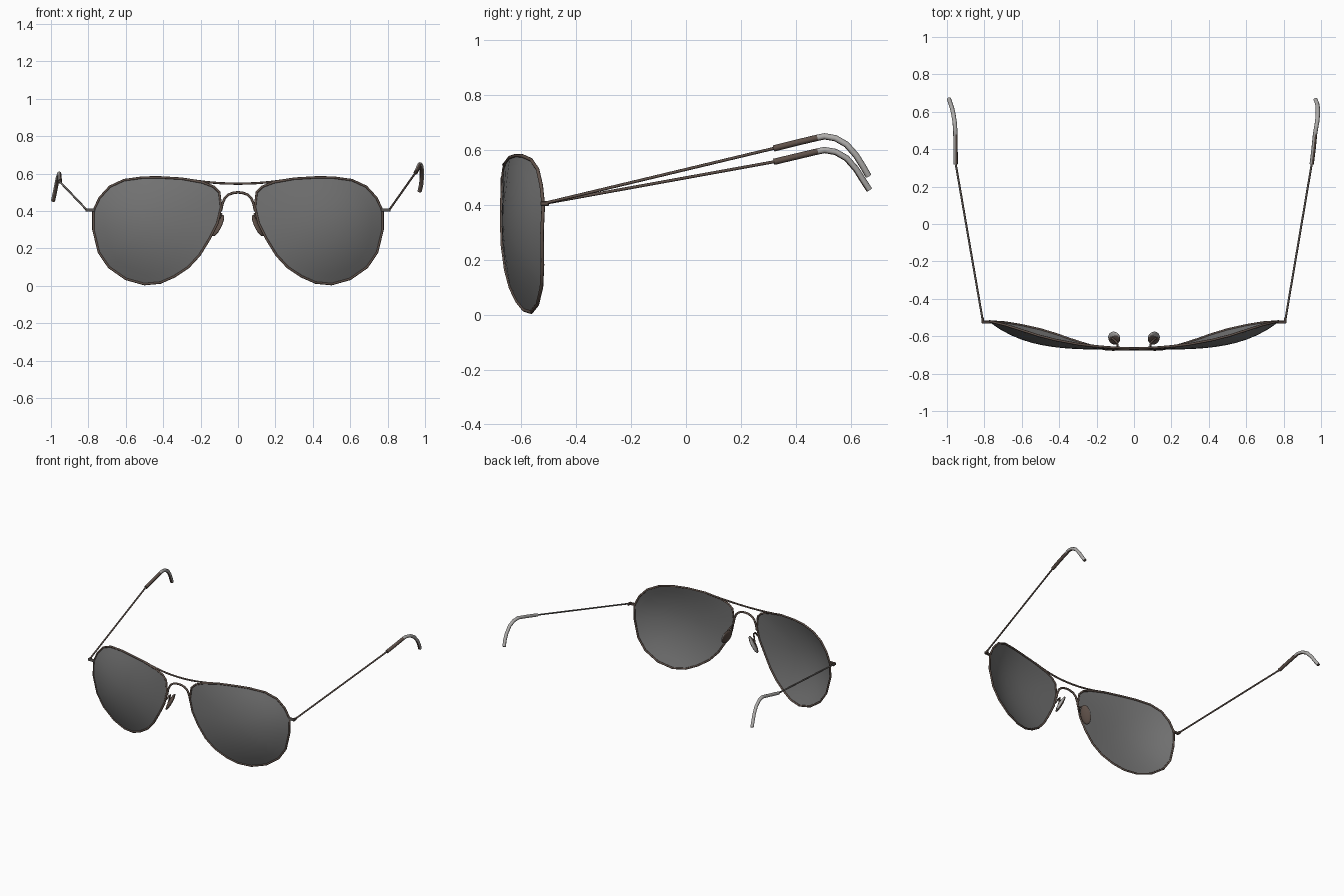
import bpy, bmesh, math
from mathutils import Vector, Matrix

cube = bpy.data.objects.get("Cube")
if cube:
    bpy.data.objects.remove(cube, do_unlink=True)


def material(name, colour):
    m = bpy.data.materials.new(name)
    m.use_nodes = True
    m.diffuse_color = (*colour, 1)
    bsdf = next(n for n in m.node_tree.nodes if n.type == 'BSDF_PRINCIPLED')
    bsdf.inputs["Base Color"].default_value = (*colour, 1)
    return m


METAL = material("bronze brown metal", (0.115, 0.082, 0.067))
STEEL = material("warm grey metal", (0.18, 0.165, 0.155))
GLASS = material("smoked glass", (0.17, 0.17, 0.17))
PLASTIC = material("light grey plastic", (0.42, 0.41, 0.40))


def add_object(name, mesh, mat, smooth=True):
    mesh.materials.clear()
    mesh.materials.append(mat)
    obj = bpy.data.objects.new(name, mesh)
    bpy.context.collection.objects.link(obj)
    if smooth:
        for p in mesh.polygons:
            p.use_smooth = True
    return obj


def paint(obj, mat, rule):
    """Give a second colour to the faces that satisfy the rule."""
    obj.data.materials.append(mat)
    for p in obj.data.polygons:
        if rule(p):
            p.material_index = 1


def tube(name, points, radius, mat, closed=False):
    """Round wire along a path, turned into a mesh."""
    curve = bpy.data.curves.new(name, 'CURVE')
    curve.dimensions = '3D'
    curve.bevel_depth = radius
    curve.bevel_resolution = 2
    curve.use_fill_caps = True
    spline = curve.splines.new('POLY')
    spline.points.add(len(points) - 1)
    for p, co in zip(spline.points, points):
        p.co = (*co, 1)
    spline.use_cyclic_u = closed
    temp = bpy.data.objects.new(name + " path", curve)
    bpy.context.collection.objects.link(temp)
    bpy.context.view_layer.update()
    graph = bpy.context.evaluated_depsgraph_get()
    mesh = bpy.data.meshes.new_from_object(temp.evaluated_get(graph))
    bpy.data.objects.remove(temp, do_unlink=True)
    return add_object(name, mesh, mat)


def face_y(x, z):
    """Depth of the wrapped, domed front at a given place."""
    dome = 1.5 * abs(x) if z > 0.33 else 0.3 + abs(x)
    return -0.672 + 0.41 * x ** 4 + dome * (z - 0.33) ** 2


# Teardrop outline of one lens
OUTLINE = [(0.10, 0.50), (0.13, 0.53), (0.19, 0.553), (0.30, 0.573), (0.42, 0.58),
           (0.51, 0.579), (0.61, 0.565), (0.685, 0.53), (0.74, 0.47), (0.773, 0.40),
           (0.773, 0.30), (0.744, 0.18), (0.69, 0.10), (0.60, 0.037), (0.50, 0.009),
           (0.415, 0.017), (0.34, 0.05), (0.265, 0.10), (0.205, 0.165), (0.153, 0.25),
           (0.11, 0.335), (0.09, 0.42)]
CENTRE = (0.43, 0.33)
RINGS = 6


def lens(name, side):
    bm = bmesh.new()
    mid = bm.verts.new((side * CENTRE[0], face_y(*CENTRE), CENTRE[1]))
    previous = None
    n = len(OUTLINE)
    for r in range(1, RINGS + 1):
        ring = []
        for x, z in OUTLINE:
            px = CENTRE[0] + (x - CENTRE[0]) * r / RINGS
            pz = CENTRE[1] + (z - CENTRE[1]) * r / RINGS
            ring.append(bm.verts.new((side * px, face_y(px, pz), pz)))
        for i in range(n):
            j = (i + 1) % n
            if previous:
                bm.faces.new((previous[i], ring[i], ring[j], previous[j]))
            else:
                bm.faces.new((mid, ring[i], ring[j]))
        previous = ring
    bm.normal_update()
    if sum(f.normal.y for f in bm.faces) > 0:
        bmesh.ops.reverse_faces(bm, faces=bm.faces[:])
    mesh = bpy.data.meshes.new(name)
    bm.to_mesh(mesh)
    bm.free()
    return add_object(name, mesh, GLASS)


def ellipsoid(name, centre, rotation, size, mat):
    bm = bmesh.new()
    bmesh.ops.create_uvsphere(bm, u_segments=16, v_segments=10, radius=1)
    bm.transform(Matrix.Translation(centre) @ rotation @ Matrix.Diagonal((*size, 1)))
    mesh = bpy.data.meshes.new(name)
    bm.to_mesh(mesh)
    bm.free()
    return add_object(name, mesh, mat)


def box(name, centre, size, mat):
    bm = bmesh.new()
    bmesh.ops.create_cube(bm, size=1)
    bm.transform(Matrix.Translation(centre) @ Matrix.Diagonal((*size, 1)))
    bmesh.ops.bevel(bm, geom=bm.edges[:], offset=0.003, segments=1, affect='EDGES')
    mesh = bpy.data.meshes.new(name)
    bm.to_mesh(mesh)
    bm.free()
    return add_object(name, mesh, mat, smooth=False)


# Parts that mirror left and right
for side, label in ((1, "left"), (-1, "right")):
    lens(f"{label}_lens", side)
    tube(f"{label}_rim", [(side * x, face_y(x, z), z) for x, z in OUTLINE],
         0.0065, METAL, closed=True)

    # Nose pad, brown on the nose side and front, with mount and support wire
    tilt = Matrix.Rotation(side * math.radians(-26), 4, 'Z') @ \
        Matrix.Rotation(side * math.radians(-27), 4, 'Y')
    centre = Vector((side * 0.106, -0.61, 0.322))
    pad = ellipsoid(f"{label}_nose_pad", centre, tilt, (0.013, 0.036, 0.064), PLASTIC)
    paint(pad, METAL, lambda p: p.normal.x * side < -0.15 or p.normal.y < -0.2)
    ellipsoid(f"{label}_pad_mount", centre + Vector((side * 0.01, 0, -0.003)), tilt,
              (0.008, 0.015, 0.024), METAL)
    tube(f"{label}_pad_wire",
         [(side * 0.1, -0.668, 0.36), (side * 0.088, -0.655, 0.385),
          (side * 0.09, -0.635, 0.385), (side * 0.105, -0.62, 0.36),
          (side * 0.118, -0.61, 0.325)], 0.0055, METAL)

    # End piece and hinge
    end_piece = box(f"{label}_end_piece", (side * 0.79, -0.524, 0.405),
                    (0.05, 0.014, 0.018), METAL)
    paint(end_piece, STEEL, lambda p: p.normal.y < -0.5)
    box(f"{label}_hinge", (side * 0.808, -0.515, 0.405), (0.014, 0.032, 0.018), METAL)

# Brow bar and arched bridge
bar = [(x, -0.664 + 0.27 * x * x, 0.546 + 0.31 * x * x)
       for x in [-0.29 + 0.58 * i / 12 for i in range(13)]]
tube("brow_bar", bar, 0.006, METAL)
arch = [(0.092, 0.40), (0.083, 0.44), (0.07, 0.47), (0.05, 0.488), (0.025, 0.497)]
path = [(-x, z) for x, z in arch] + [(0, 0.5)] + [(x, z) for x, z in reversed(arch)]
tube("bridge", [(x, -0.668, z) for x, z in path], 0.007, METAL)

# Temple arms and curved ear tips, one resting slightly higher
TIPS = {
    "left": [(0.95, 0.32, 0.606), (0.96, 0.40, 0.626), (0.968, 0.48, 0.645),
             (0.972, 0.505, 0.65), (0.979, 0.545, 0.643), (0.983, 0.585, 0.62),
             (0.983, 0.62, 0.58), (0.979, 0.645, 0.54), (0.971, 0.665, 0.505)],
    "right": [(-0.953, 0.32, 0.557), (-0.954, 0.40, 0.576), (-0.955, 0.48, 0.595),
              (-0.956, 0.505, 0.6), (-0.959, 0.545, 0.593), (-0.965, 0.585, 0.57),
              (-0.973, 0.62, 0.53), (-0.981, 0.645, 0.49), (-0.989, 0.668, 0.455)],
}
for label, points in TIPS.items():
    side = 1 if label == "left" else -1
    temple = tube(f"{label}_temple", [(side * 0.808, -0.52, 0.405), points[0], points[1]],
                  0.0055, METAL)
    paint(temple, STEEL, lambda p: p.normal.x < -0.3)
    tip = tube(f"{label}_ear_tip", points, 0.0115, PLASTIC)
    # Brown sleeve side at the start, brown inner curve along the hook
    paint(tip, METAL, lambda p: p.normal.z - 0.3 * p.normal.y < -0.6
          or p.normal.y < -0.6 or (p.center.y < 0.48 and p.normal.x > 0.2))
